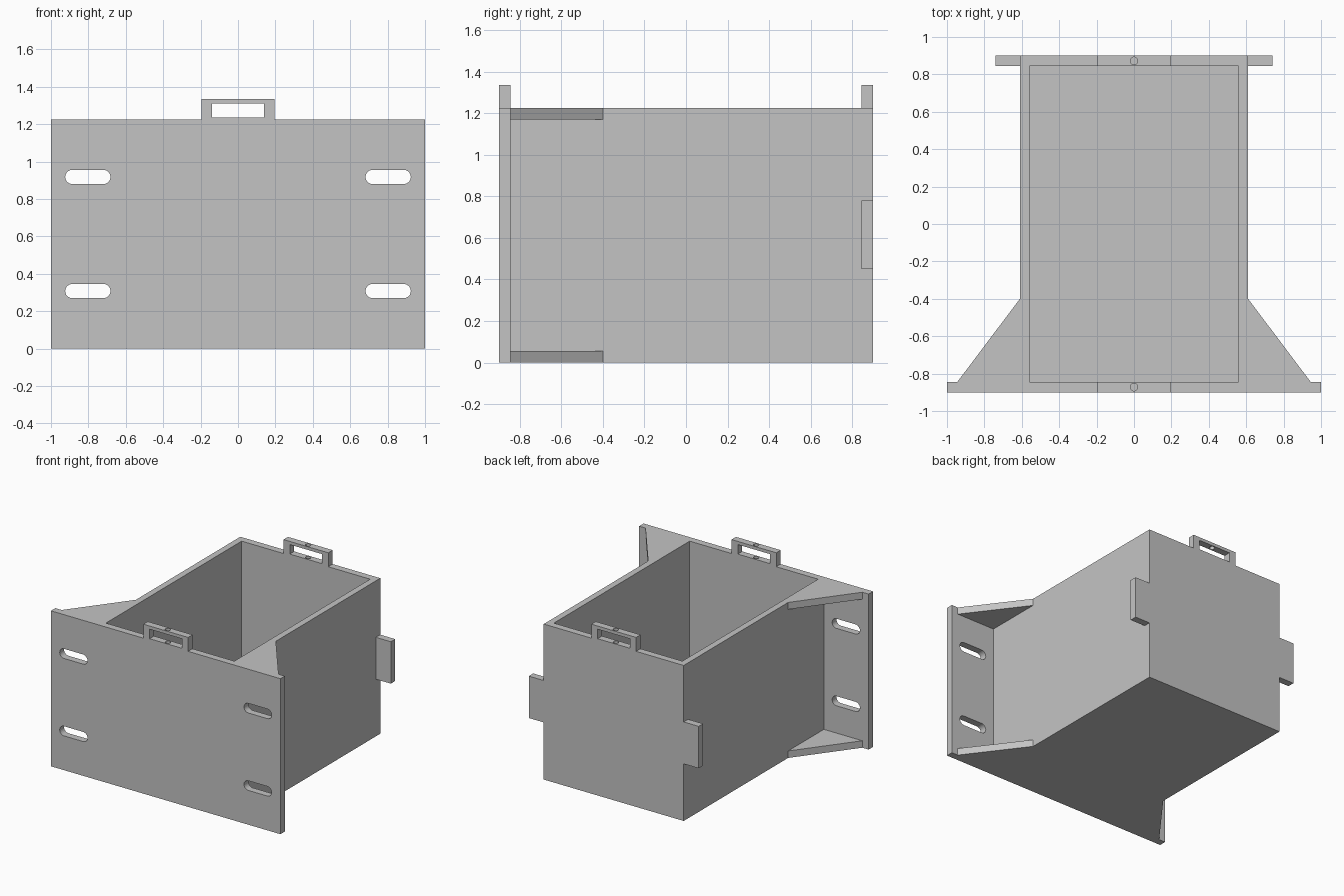
import bpy
import bmesh
from math import cos, sin, pi
from mathutils import Vector

old = bpy.data.objects.get("Cube")
if old:
    bpy.data.objects.remove(old, do_unlink=True)

# Main dimensions
W, H, T = 0.61, 1.225, 0.055      # half width, wall height, sheet thickness
FRONT, BACK = -0.9, 0.9
HANDLE_W, HANDLE_TOP = 0.195, 1.335

grey = bpy.data.materials.new("plain grey")
grey.use_nodes = True
grey.diffuse_color = (0.55, 0.55, 0.55, 1)
grey.node_tree.nodes["Principled BSDF"].inputs["Base Color"].default_value = (0.55, 0.55, 0.55, 1)


def prism(name, outline, start, end, axis="y"):
    """Extrude a flat outline: (x, z) along y, or (x, y) along z."""
    bm = bmesh.new()
    place = (lambda a, b: (a, start, b)) if axis == "y" else (lambda a, b: (a, b, start))
    face = bm.faces.new([bm.verts.new(place(a, b)) for a, b in outline])
    moved = bmesh.ops.extrude_face_region(bm, geom=[face])["geom"]
    step = Vector((0, end - start, 0)) if axis == "y" else Vector((0, 0, end - start))
    bmesh.ops.translate(bm, vec=step, verts=[g for g in moved if isinstance(g, bmesh.types.BMVert)])
    bmesh.ops.recalc_face_normals(bm, faces=bm.faces[:])
    mesh = bpy.data.meshes.new(name)
    bm.to_mesh(mesh)
    bm.free()
    mesh.materials.append(grey)
    obj = bpy.data.objects.new(name, mesh)
    bpy.context.collection.objects.link(obj)
    return obj


def cut(target, cutter):
    """Subtract the cutter, apply the result and discard the cutter."""
    mod = target.modifiers.new("cut", "BOOLEAN")
    mod.operation = "DIFFERENCE"
    mod.solver = "EXACT"
    mod.object = cutter
    bpy.context.view_layer.objects.active = target
    bpy.ops.object.modifier_apply(modifier=mod.name)
    bpy.data.objects.remove(cutter, do_unlink=True)


def rect(x0, x1, z0, z1):
    return [(x0, z0), (x1, z0), (x1, z1), (x0, z1)]


def slot(cx, cz, half, r, n=12):
    """Rounded slot outline; a zero half length gives a circle."""
    pts = []
    for side in (1, -1):
        for i in range(n + 1 if half else n):
            a = -pi / 2 * side + pi * i / n
            pts.append((cx + side * half + r * cos(a), cz + r * sin(a)))
    return pts


def mirrored(right):
    """Close a half outline, listed from bottom to top, across x = 0."""
    return right + [(-x, z) for x, z in reversed(right)]


def cut_handle(plate, y):
    """Open the grip window and drill the pin hole from above."""
    cut(plate, prism("window_cutter", rect(-0.14, 0.14, 1.235, 1.31), y - 0.1, y + 0.1))
    cut(plate, prism("pin_cutter", slot(0, y, 0, 0.02), 1.18, 1.4, "z"))


handle = [(HANDLE_W, H), (HANDLE_W, HANDLE_TOP)]

# Front plate with handle and four mounting slots
front = prism("front_plate", mirrored([(1, 0), (1, H)] + handle), FRONT, FRONT + T)
cut_handle(front, FRONT + T / 2)
for x in (-0.803, 0.803):
    for z in (0.308, 0.918):
        cut(front, prism("slot_cutter", slot(x, z, 0.083, 0.038), FRONT - 0.1, FRONT + 0.2))

# Back plate with handle and side tabs
tab = [(W, 0.45), (0.74, 0.45), (0.74, 0.78), (W, 0.78)]
back = prism("back_plate", mirrored([(W, 0)] + tab + [(W, H)] + handle), BACK - T, BACK)
cut_handle(back, BACK - T / 2)

# Side walls and floor as one channel
inner = W - 0.05
prism("walls_and_floor", mirrored([(W, 0), (W, H), (inner, H), (inner, T)]), FRONT + T, BACK - T)

# Triangular gussets bracing the front plate
for side, word in ((1, "left"), (-1, "right")):
    shape = [(side * W, FRONT + T), (side * 0.945, FRONT + T), (side * W, -0.4)]
    for z, level in ((0, "lower"), (H - T, "upper")):
        prism(f"{level}_{word}_gusset", shape, z, z + T, "z")
